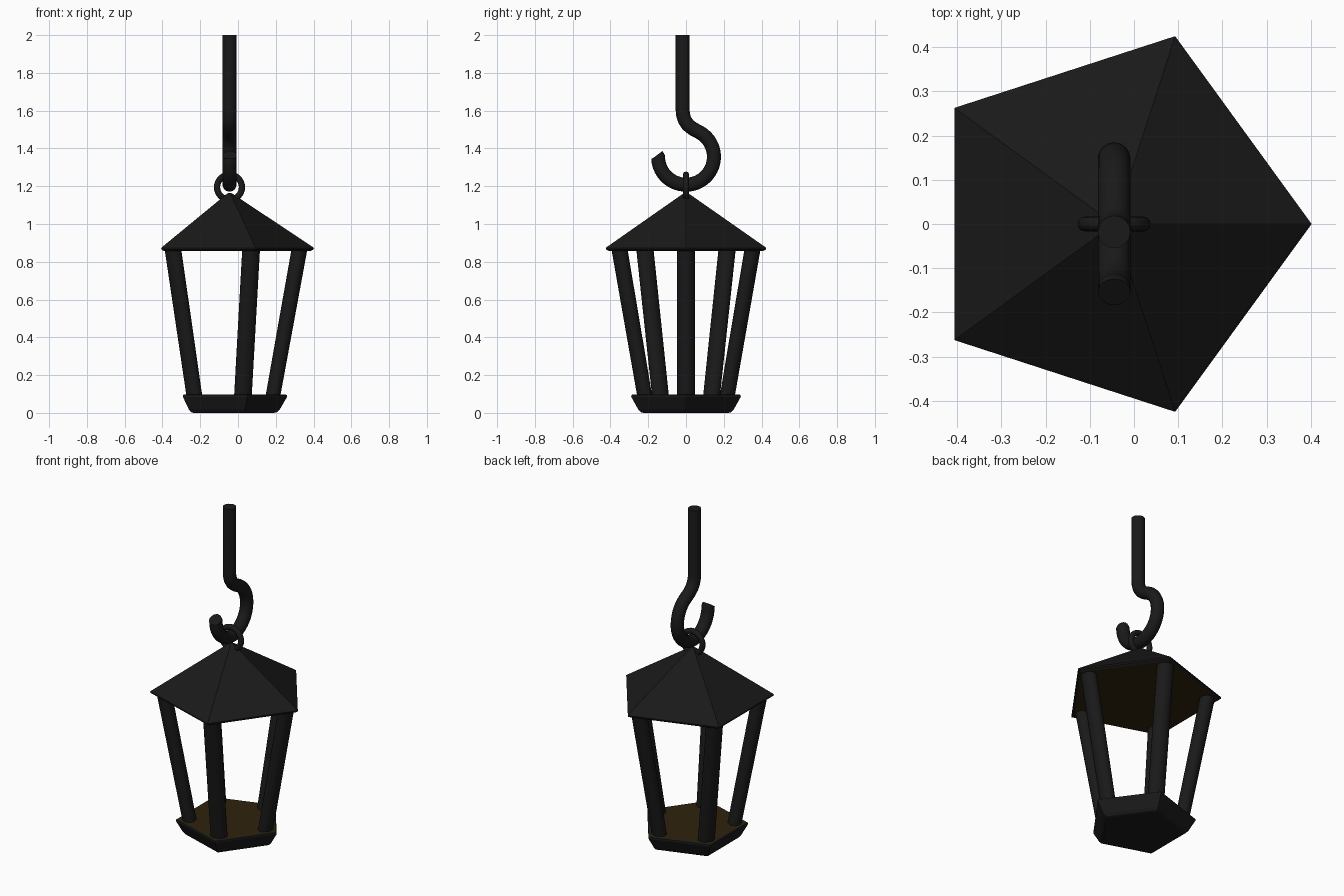
import bpy, bmesh
from math import sin, cos, pi, radians

if "Cube" in bpy.data.objects:
    bpy.data.objects.remove(bpy.data.objects["Cube"])

CX = -0.045  # lantern axis
SIDES = 5


def material(name, col):
    m = bpy.data.materials.new(name)
    m.diffuse_color = (*col, 1)
    m.use_nodes = True
    m.node_tree.nodes["Principled BSDF"].inputs["Base Color"].default_value = m.diffuse_color
    return m


IRON = material("dark_iron", (0.01, 0.01, 0.01))
GLOW = material("warm_inner_face", (0.028, 0.016, 0.004))


def ring_pts(r, z, n=SIDES):
    return [(CX + r * cos(2 * pi * i / n), r * sin(2 * pi * i / n), z) for i in range(n)]


def loft(name, rings, smooth=False, glow=None):
    """Skin a stack of rings and cap both ends; glow picks the lit cap."""
    bm = bmesh.new()
    rows = [[bm.verts.new(p) for p in ring] for ring in rings]
    n = len(rows[0])
    for a, b in zip(rows, rows[1:]):
        for i in range(n):
            j = (i + 1) % n
            bm.faces.new((a[i], a[j], b[j], b[i]))
    caps = {"bottom": bm.faces.new(rows[0][::-1]), "top": bm.faces.new(rows[-1])}
    if glow:
        caps[glow].material_index = 1
    bmesh.ops.recalc_face_normals(bm, faces=bm.faces)
    me = bpy.data.meshes.new(name)
    bm.to_mesh(me)
    bm.free()
    me.materials.append(IRON)
    me.materials.append(GLOW)
    ob = bpy.data.objects.new(name, me)
    bpy.context.collection.objects.link(ob)
    if smooth:
        smooth_shade(ob)
    return ob


def smooth_shade(ob):
    bpy.ops.object.select_all(action='DESELECT')
    ob.select_set(True)
    bpy.context.view_layer.objects.active = ob
    bpy.ops.object.shade_smooth_by_angle(angle=radians(40))


# Pentagonal base tray and roof
loft("base", [ring_pts(r, z) for r, z in
              [(0.235, 0), (0.252, 0.004), (0.266, 0.018), (0.305, 0.085), (0.304, 0.094), (0.295, 0.098)]],
     glow="top")
loft("roof", [ring_pts(r, z) for r, z in
              [(0.43, 0.857), (0.445, 0.865), (0.447, 0.873), (0.438, 0.88), (0.02, 1.158), (0.008, 1.164)]],
     glow="bottom")


# Five slanted oval posts, one at each corner
def oval(ang, radius, z, rad, tan, n=20):
    out = []
    for i in range(n):
        t = 2 * pi * i / n
        u, v = radius + rad * cos(t), tan * sin(t)
        out.append((CX + u * cos(ang) - v * sin(ang), u * sin(ang) + v * cos(ang), z))
    return out


for k in range(SIDES):
    a = 2 * pi * k / SIDES
    loft(f"post_{k + 1}", [oval(a, 0.23, 0.09, 0.039, 0.0475), oval(a, 0.37, 0.865, 0.042, 0.0475)],
         smooth=True)

# Ring at the roof peak
bpy.ops.mesh.primitive_torus_add(location=(CX, 0, 1.195), rotation=(pi / 2, 0, 0), major_segments=32,
                                 minor_segments=12, major_radius=0.066, minor_radius=0.0165)
ring = bpy.context.object
ring.name = "hanging_ring"
ring.data.materials.append(IRON)
smooth_shade(ring)

# Hook: straight rod, short bend, then a round hook through the ring
path = [(-0.018, 2.0), (-0.018, 1.61), (-0.016, 1.58), (-0.007, 1.55), (0.01, 1.525), (0.035, 1.505)]
path += [(0.148 * cos(radians(d)), 1.356 + 0.148 * sin(radians(d))) for d in range(65, -181, -7)]
path += [(-0.154, 1.364)]
R, N = 0.037, 16
rings = []
for i, (y, z) in enumerate(path):
    y0, z0 = path[max(i - 1, 0)]
    y1, z1 = path[min(i + 1, len(path) - 1)]
    L = ((y1 - y0) ** 2 + (z1 - z0) ** 2) ** 0.5
    ny, nz = -(z1 - z0) / L, (y1 - y0) / L
    rings.append([(CX + R * cos(2 * pi * j / N), y + ny * R * sin(2 * pi * j / N),
                   z + nz * R * sin(2 * pi * j / N)) for j in range(N)])
loft("hook", rings, smooth=True)
